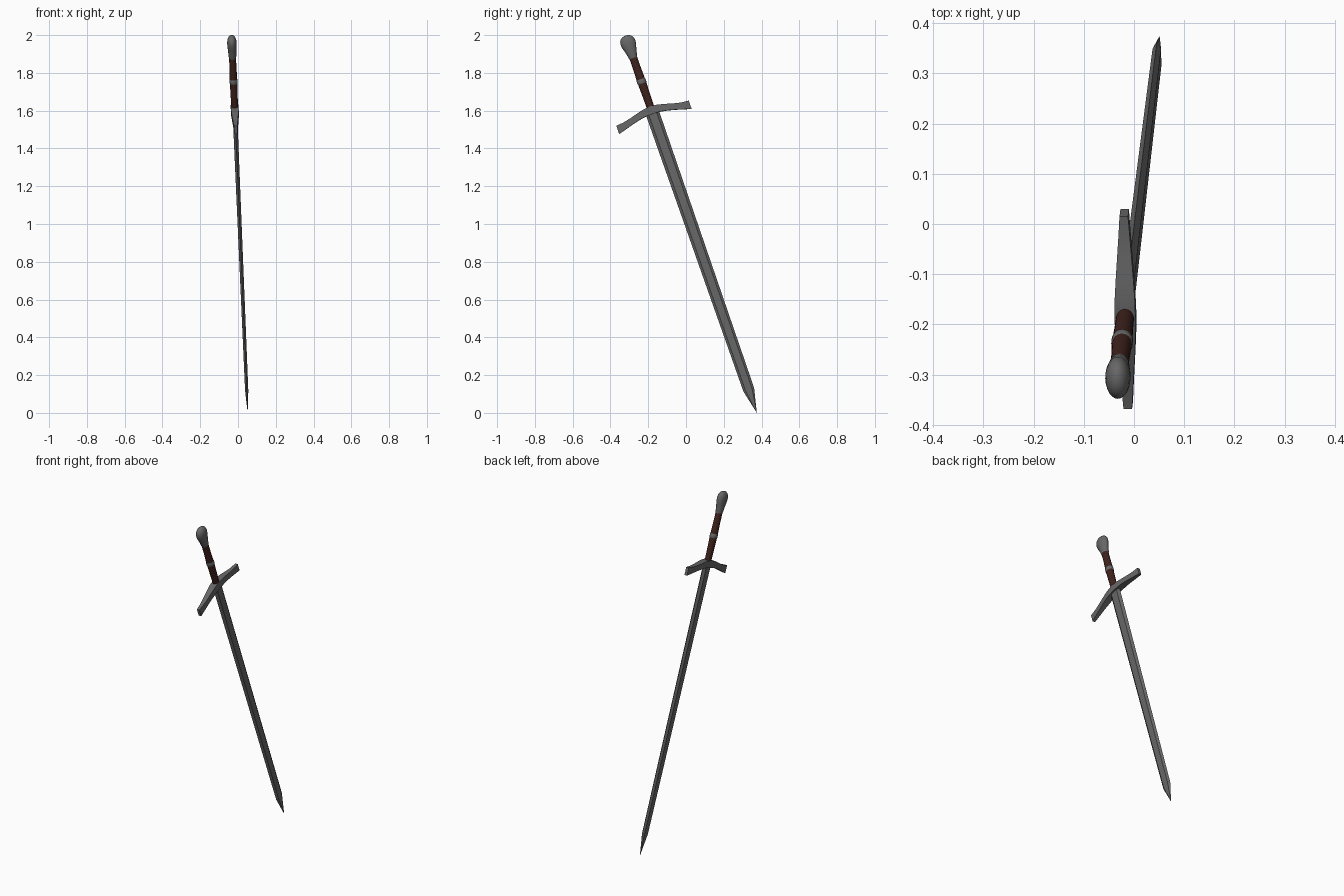
import bpy, bmesh, math
from mathutils import Vector, Matrix

if "Cube" in bpy.data.objects:
    bpy.data.objects.remove(bpy.data.objects["Cube"])

# Tilted frame of the sword: X = blade width, Y = thickness, Z = tip to pommel
TIP, TOP = Vector((0.051, 0.375, 0.0)), Vector((-0.034, -0.321, 2.0))
w = (TOP - TIP).normalized()
u = Vector((-0.02, 0.94, 0.33))
u = (u - w * u.dot(w)).normalized()
n = w.cross(u)
FRAME = Matrix((u, n, w)).transposed().to_4x4()
FRAME.translation = TIP


def material(name, rgb):
    m = bpy.data.materials.new(name)
    m.diffuse_color = (*rgb, 1)
    m.use_nodes = True
    m.node_tree.nodes["Principled BSDF"].inputs["Base Color"].default_value = m.diffuse_color
    return m


steel = material("dark steel", (0.135, 0.135, 0.135))
leather = material("brown leather", (0.050, 0.016, 0.012))


def loft(name, rings, mat, angle):
    """Skin a closed solid through rings of equal point count."""
    bm = bmesh.new()
    loops = [[bm.verts.new(p) for p in ring] for ring in rings]
    for a, b in zip(loops, loops[1:]):
        for i in range(len(a)):
            j = (i + 1) % len(a)
            bm.faces.new((a[i], a[j], b[j], b[i]))
    bm.faces.new(loops[0])
    bm.faces.new(loops[-1])
    bmesh.ops.remove_doubles(bm, verts=bm.verts, dist=0.0001)
    bmesh.ops.recalc_face_normals(bm, faces=bm.faces)
    me = bpy.data.meshes.new(name)
    bm.to_mesh(me)
    bm.free()
    me.materials.append(mat)
    ob = bpy.data.objects.new(name, me)
    bpy.context.collection.objects.link(ob)
    ob.matrix_world = FRAME
    bpy.context.view_layer.objects.active = ob
    ob.select_set(True)
    bpy.ops.object.shade_smooth_by_angle(angle=math.radians(angle))
    ob.select_set(False)
    return ob


def oval(s, rx, ry, sides=24):
    return [(rx * math.cos(2 * math.pi * i / sides),
             ry * math.sin(2 * math.pi * i / sides), s) for i in range(sides)]


# Blade: flat middle with bevelled cutting edges, tapering to a point
def blade_section(s, half, thick):
    f = half * 0.6
    return [(half, 0, s), (f, thick, s), (-f, thick, s),
            (-half, 0, s), (-f, -thick, s), (f, -thick, s)]


loft("blade", [blade_section(0, 0.00004, 0.00004), blade_section(0.13, 0.030, 0.0085),
               blade_section(1.69, 0.0365, 0.012)], steel, 5)

# Crossguard: arms bending towards the tip, thinner at the ends
# half profile: distance from centre, top, bottom, half depth
half = [(0.0, 0.024, -0.018, 0.021), (0.04, 0.020, -0.019, 0.020),
        (0.08, 0.010, -0.026, 0.0175), (0.12, -0.001, -0.036, 0.0145),
        (0.16, -0.010, -0.048, 0.0115), (0.203, -0.014, -0.060, 0.0085)]
profile = [(-x, t, b, d) for x, t, b, d in reversed(half[1:])] + half
G = 1.695
loft("crossguard", [[(x, -d, G + t), (x, d, G + t), (x, d, G + b), (x, -d, G + b)]
                    for x, t, b, d in profile], steel, 30)

# Leather grip, slightly swollen beside the middle ring
loft("grip", [oval(s, r, r * 0.88) for s, r in
              [(1.70, 0.020), (1.77, 0.021), (1.84, 0.0225), (1.88, 0.0225),
               (1.94, 0.021), (2.0, 0.021)]], leather, 40)

# Steel ring around the grip
loft("grip_ring", [oval(s, r, r * 0.88) for s, r in
                   [(1.846, 0.022), (1.850, 0.0245), (1.868, 0.0245), (1.872, 0.022)]],
     steel, 40)

# Pear-shaped flattened pommel
loft("pommel", [oval(s, r, d) for s, r, d in
                [(1.988, 0.021, 0.018), (1.998, 0.024, 0.020), (2.020, 0.028, 0.0215),
                 (2.042, 0.034, 0.0235), (2.062, 0.0395, 0.025), (2.080, 0.041, 0.025),
                 (2.095, 0.0375, 0.023), (2.106, 0.030, 0.018), (2.114, 0.018, 0.011),
                 (2.117, 0.00004, 0.00004)]], steel, 60)
